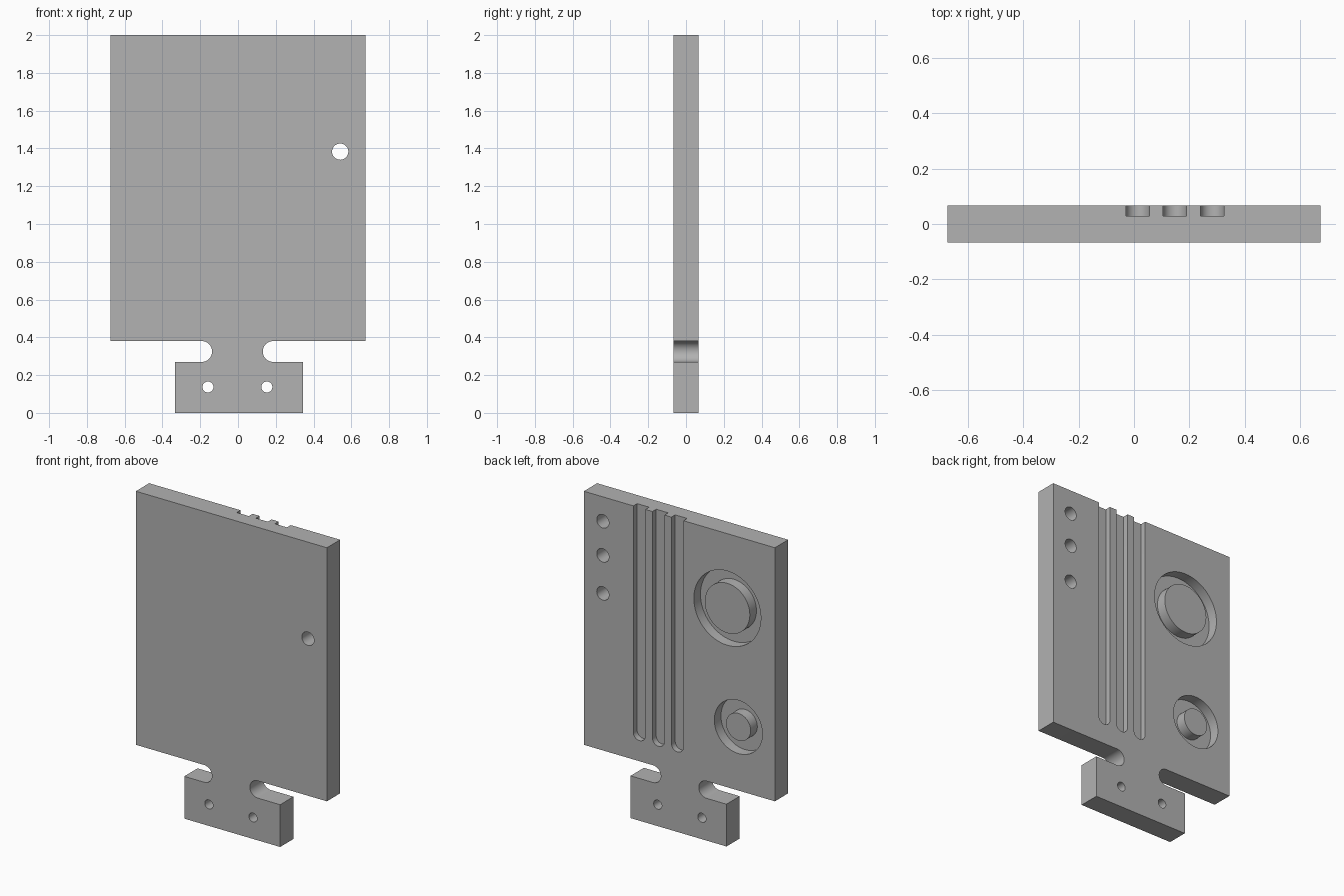
import bpy, bmesh
from math import pi, cos, sin

if "Cube" in bpy.data.objects:
    bpy.data.objects.remove(bpy.data.objects["Cube"])

HALF = 0.067          # half thickness of the plate
OVER = 0.05           # how far cutters poke out of the surface
grey = bpy.data.materials.new("plain grey")
grey.use_nodes = True
colour = (0.445, 0.445, 0.445, 1)
grey.diffuse_color = colour
grey.node_tree.nodes["Principled BSDF"].inputs["Base Color"].default_value = colour


def arc(x, z, r, start, end, steps=24):
    return [(x + r * cos(start + (end - start) * i / steps),
             z + r * sin(start + (end - start) * i / steps)) for i in range(steps + 1)]


def circle(x, z, r, steps=48):
    return arc(x, z, r, 0, 2 * pi, steps)[:-1]


def add_walls(bm, outline, y0, y1):
    """Two loops of vertices joined by a band of quads."""
    loops = [[bm.verts.new((x, y, z)) for x, z in outline] for y in (y0, y1)]
    n = len(outline)
    for i in range(n):
        j = (i + 1) % n
        bm.faces.new((loops[0][i], loops[0][j], loops[1][j], loops[1][i]))
    return loops


def finish(bm, name):
    bmesh.ops.recalc_face_normals(bm, faces=bm.faces)
    mesh = bpy.data.meshes.new(name)
    bm.to_mesh(mesh)
    bm.free()
    mesh.materials.append(grey)
    obj = bpy.data.objects.new(name, mesh)
    bpy.context.collection.objects.link(obj)
    return obj


def prism(name, outline, y0, y1):
    bm = bmesh.new()
    for loop in add_walls(bm, outline, y0, y1):
        bm.faces.new(loop)
    return finish(bm, name)


def ring(name, x, z, outer, inner, y0, y1):
    bm = bmesh.new()
    a = add_walls(bm, circle(x, z, outer, 64), y0, y1)
    b = add_walls(bm, circle(x, z, inner, 64), y0, y1)
    for k in range(2):
        for i in range(64):
            j = (i + 1) % 64
            bm.faces.new((a[k][i], a[k][j], b[k][j], b[k][i]))
    return finish(bm, name)


# Plate with the necked mounting tab, one closed outline
W, SLOT_LOW, SLOT_HIGH = 0.675, 0.27, 0.38
mid, r = (SLOT_LOW + SLOT_HIGH) / 2, (SLOT_HIGH - SLOT_LOW) / 2
outline = [(-0.333, 0), (0.345, 0), (0.345, SLOT_LOW)]
outline += arc(0.186, mid, r, 1.5 * pi, 0.5 * pi)
outline += [(W, SLOT_HIGH), (W, 2), (-W, 2), (-W, SLOT_HIGH)]
outline += arc(-0.192, mid, r, 0.5 * pi, -0.5 * pi)
outline += [(-0.333, SLOT_LOW)]
plate = prism("mounting_plate", outline, -HALF, HALF)

cutters = []
# Through holes: one in the plate, two in the tab
for x, z, rad in ((0.541, 1.383, 0.043), (-0.159, 0.137, 0.029), (0.153, 0.137, 0.029)):
    cutters.append(prism("through_hole_cutter", circle(x, z, rad), -HALF - OVER, HALF + OVER))
# Blind holes in the back
for z in (1.844, 1.626):
    cutters.append(prism("blind_hole_cutter", circle(0.541, z, 0.043), -0.04, HALF + OVER))
# Three round-ended grooves open at the top
for x in (0.0135, 0.148, 0.283):
    slot = arc(x, 0.554, 0.0425, pi, 2 * pi) + [(x + 0.0425, 2.1), (x - 0.0425, 2.1)]
    cutters.append(prism("groove_cutter", slot, 0.029, HALF + OVER))
# Ring recesses around flush bosses
for x, z, outer, inner in ((-0.339, 1.524, 0.237, 0.159), (-0.417, 0.786, 0.17, 0.087)):
    cutters.append(ring("ring_recess_cutter", x, z, outer, inner, 0.0, HALF + OVER))

# Cut everything, then discard the cutters
bpy.context.view_layer.objects.active = plate
for c in cutters:
    c.hide_render = True
    mod = plate.modifiers.new("cut", 'BOOLEAN')
    mod.operation, mod.solver, mod.object = 'DIFFERENCE', 'EXACT', c
    bpy.ops.object.modifier_apply(modifier=mod.name)
for c in cutters:
    bpy.data.objects.remove(c)

bpy.ops.object.select_all(action='DESELECT')
plate.select_set(True)
bpy.ops.object.shade_smooth_by_angle(angle=0.52)
